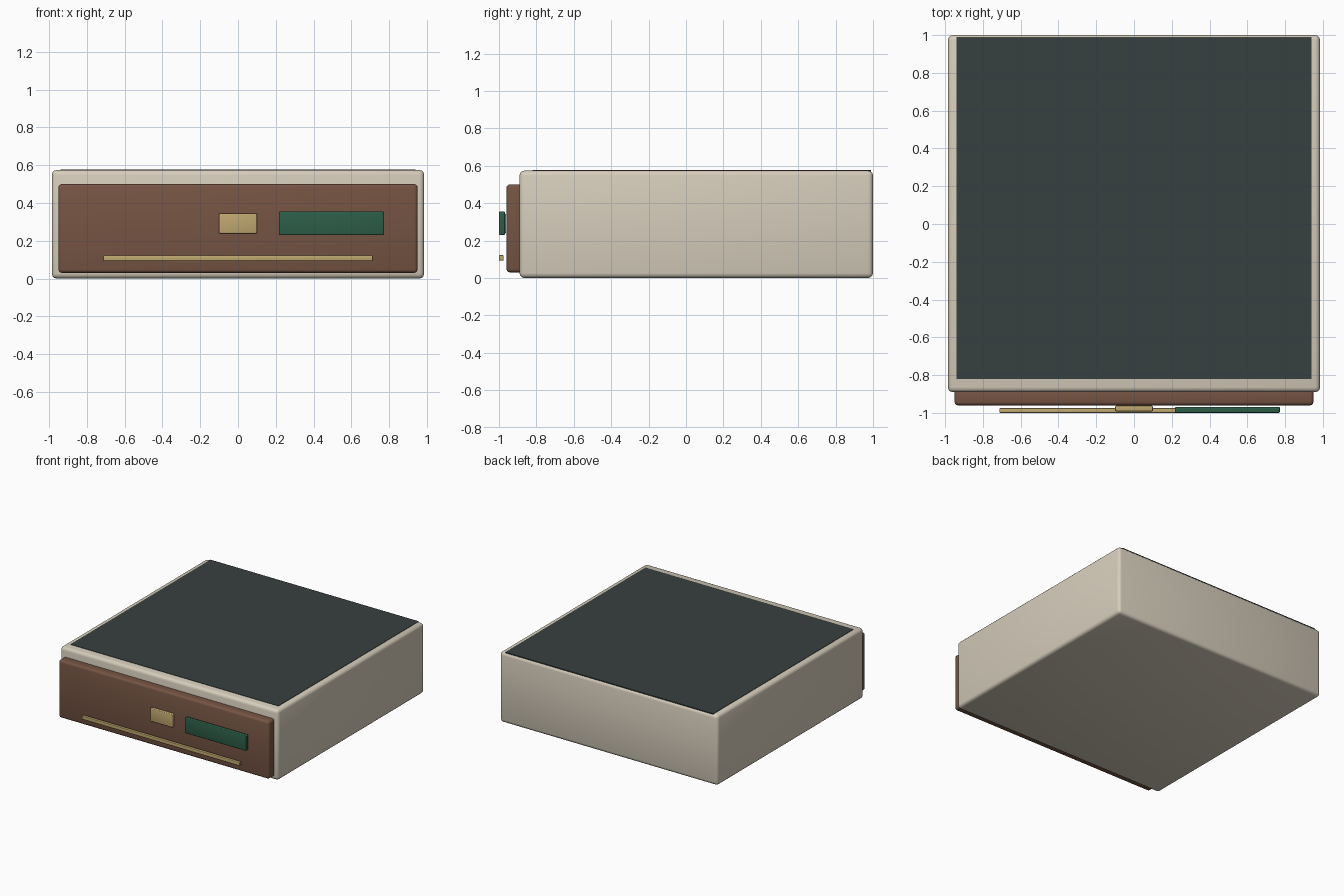
import bpy
import math

if "Cube" in bpy.data.objects:
    bpy.data.objects.remove(bpy.data.objects["Cube"])


def material(name, rgb):
    m = bpy.data.materials.new(name)
    m.diffuse_color = (*rgb, 1.0)
    m.use_nodes = True
    m.node_tree.nodes["Principled BSDF"].inputs["Base Color"].default_value = m.diffuse_color
    return m


BEIGE = material("warm beige", (0.67, 0.61, 0.50))
BROWN = material("brown", (0.18, 0.09, 0.057))
DARK = material("dark slate", (0.038, 0.052, 0.050))
GREEN = material("deep green", (0.026, 0.11, 0.064))
GOLD = material("dull gold", (0.52, 0.39, 0.16))


def box(name, x, y, z, mat, bevel):
    """Rounded box from (min, max) ranges on each axis."""
    bpy.ops.mesh.primitive_cube_add(size=1)
    ob = bpy.context.object
    ob.name = name
    for v in ob.data.vertices:
        v.co = [r[0] if c < 0 else r[1] for c, r in zip(v.co, (x, y, z))]
    ob.data.materials.append(mat)
    if bevel:
        mod = ob.modifiers.new("rounded edges", 'BEVEL')
        mod.width = bevel
        mod.segments = 3
        bpy.ops.object.modifier_apply(modifier=mod.name)
        bpy.ops.object.shade_smooth_by_angle(angle=math.radians(35))
    return ob


# main housing
box("housing", (-0.985, 0.985), (-0.89, 1.0), (0.0, 0.574), BEIGE, 0.026)

# thin dark plate on the top, reaching past the rounded back edge
box("top_plate", (-0.94, 0.94), (-0.82, 0.988), (0.568, 0.577), DARK, 0)

# front panel
box("front_panel", (-0.95, 0.95), (-0.96, -0.87), (0.03, 0.50), BROWN, 0.018)

# details standing just proud of the front panel
box("display_window", (0.217, 0.772), (-1.0, -0.968), (0.23, 0.355), GREEN, 0.006)
box("latch", (-0.10, 0.10), (-0.992, -0.962), (0.238, 0.345), GOLD, 0.006)
box("trim_strip", (-0.713, 0.713), (-1.0, -0.975), (0.093, 0.122), GOLD, 0.005)
